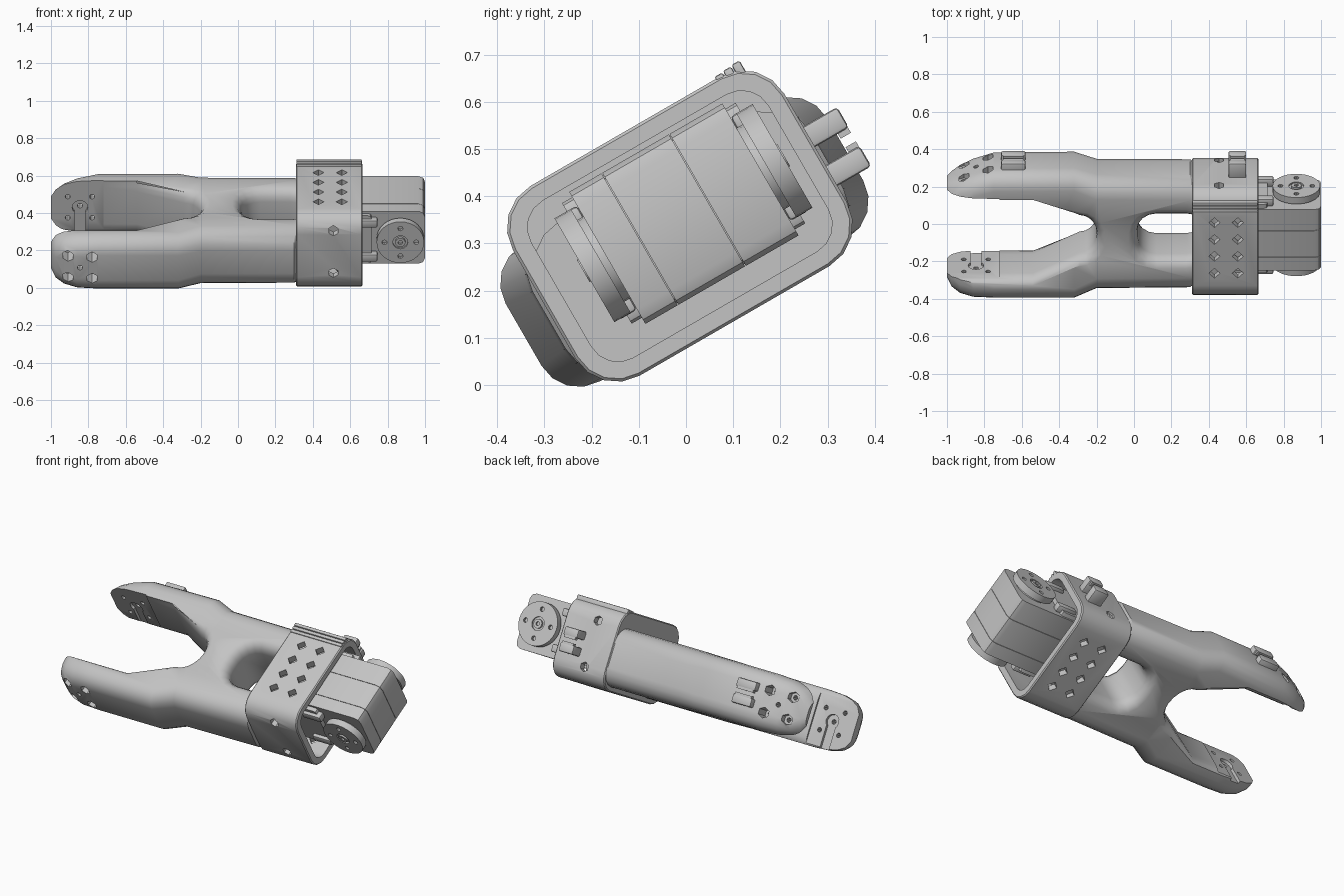
import bpy, bmesh
from math import pi, sin, cos, radians
from mathutils import Matrix, Vector

if "Cube" in bpy.data.objects:
    bpy.data.objects.remove(bpy.data.objects["Cube"], do_unlink=True)

# Parts are built upright (x length, y width, z thickness), then rolled about x
ROLL = Matrix.Rotation(radians(30), 4, 'X')
CY, CZ = 0.157, 0.264          # axis of the fork body
MZ = 0.318                     # height of the motor shaft

grey = bpy.data.materials.new("light_grey")
grey.use_nodes = True
grey.diffuse_color = (0.55, 0.55, 0.55, 1)
grey.node_tree.nodes["Principled BSDF"].inputs["Base Color"].default_value = (0.55, 0.55, 0.55, 1)


def make(name, bm):
    bmesh.ops.recalc_face_normals(bm, faces=bm.faces)
    me = bpy.data.meshes.new(name)
    bm.to_mesh(me)
    bm.free()
    me.materials.append(grey)
    ob = bpy.data.objects.new(name, me)
    bpy.context.collection.objects.link(ob)
    return ob


def loft(name, rings):
    bm = bmesh.new()
    loops = [[bm.verts.new(p) for p in ring] for ring in rings]
    for a, b in zip(loops, loops[1:]):
        for i in range(len(a)):
            j = (i + 1) % len(a)
            bm.faces.new((a[i], a[j], b[j], b[i]))
    bm.faces.new(loops[0])
    bm.faces.new(loops[-1])
    return make(name, bm)


def rounded(hw, hh, r, n=4):
    pts = []
    for k, (sx, sy) in enumerate([(1, 1), (-1, 1), (-1, -1), (1, -1)]):
        for i in range(n + 1):
            a = (k + i / n) * pi / 2
            pts.append((sx * (hw - r) + r * cos(a), sy * (hh - r) + r * sin(a)))
    return pts


def section(x, lo, hi, hz, r, cz=CZ):
    # Rounded rectangle reaching lo and hi either side of the axis
    mid = CY + (hi - lo) / 2
    return [(x, mid + a, cz + b) for a, b in rounded((lo + hi) / 2, hz, r)]


def box(name, lo, hi, bevel=0.0, axis=None):
    bm = bmesh.new()
    bmesh.ops.create_cube(bm, size=1)
    for v in bm.verts:
        v.co = Vector([l + (c + 0.5) * (h - l) for c, l, h in zip(v.co, lo, hi)])
    if bevel:
        edges = [e for e in bm.edges if axis is None or
                 abs((e.verts[0].co - e.verts[1].co).normalized()[axis]) > 0.9]
        bmesh.ops.bevel(bm, geom=edges, offset=bevel, segments=2, profile=0.5, affect='EDGES')
    return make(name, bm)


def cyl(name, x, y0, y1, z, r, n=24):
    # Cylinder along the width
    bm = bmesh.new()
    m = Matrix.Translation((x, (y0 + y1) / 2, z)) @ Matrix.Rotation(pi / 2, 4, 'X')
    bmesh.ops.create_cone(bm, cap_ends=True, segments=n, radius1=r, radius2=r,
                          depth=abs(y1 - y0), matrix=m)
    return make(name, bm)


def cut(ob, cutters):
    bpy.context.view_layer.objects.active = ob
    for c in cutters:
        c.hide_render = True
        mod = ob.modifiers.new("cut", 'BOOLEAN')
        mod.operation, mod.solver, mod.object = 'DIFFERENCE', 'EXACT', c
        bpy.ops.object.modifier_apply(modifier=mod.name)
        bpy.data.objects.remove(c, do_unlink=True)


# Fork body: rounded cross-sections along its length, blunter on the lower arm
profile = [(-1.0, .31, .272, .08, .06), (-.975, .355, .288, .12, .08), (-.93, .385, .315, .145, .09),
           (-.86, .4, .345, .16, .09), (-.75, .402, .38, .166, .09), (-.32, .402, .385, .166, .09),
           (-.2, .345, .343, .17, .1), (.3, .34, .34, .17, .1), (.32, .32, .325, .17, .1),
           (.45, .32, .325, .17, .1)]
body = loft("fork_body", [section(*p) for p in profile])

# Softened rims for the openings: (height from centre, outward offset)
RIMS = [(-.23, .1), (-.17, .05), (-.155, .023), (-.13, .006), (-.1, 0),
        (.1, 0), (.13, .006), (.155, .023), (.17, .05), (.23, .1)]


def notch(z, o):
    # The arms' facing rims are rounded more on one side than the other
    high = .24 + (0 if z > 0 else o * .8)
    low = .25 + o * (.9 if z > 0 else .4)
    arc = [(-.29 + (.09 + o) * sin(a), (.12 + o) * cos(a)) for a in [i * pi / 10 for i in range(11)]]
    return [(-1.2, high), (-.54, high)] + arc + [(-.54, -low), (-1.2, -low)]


fork_gap = loft("fork_gap", [[(x, CY + y, CZ + z) for x, y in notch(z, o)] for z, o in RIMS])
window = loft("window", [[(.2 + x, CY + y, CZ + z) for x, y in rounded(.18 + o, .13 + o, .1 + o)]
                         for z, o in RIMS])
cutters = [fork_gap, window]

# Inner mounting recess, keyhole slot and screw holes at the fork tips
cutters.append(box("tip_recess", (-1.1, CY - .26, 0), (-.72, CY + .246, .6)))
cutters.append(box("keyhole_slot", (-.875, CY - .277, 0), (-.815, CY + .262, CZ)))
cutters.append(cyl("keyhole_end", -.845, CY - .277, CY + .262, CZ, .042, 12))
for dx, dz in [(-.065, -.065), (-.065, .065), (.065, -.065), (.065, .065), (0, 0)]:
    x, z = -.845 + dx, CZ + dz
    cutters.append(cyl("screw_hole", x, CY - .5, CY + .5, z, .014, 8))
    if dx:
        for s in (-1, 1):
            cutters.append(cyl("screw_head", x, CY + s * .3, CY + s * .5, z, .031, 6))
cut(body, cutters)

# Motor housing sleeve with its grid of diamond holes
SZ = .298
sleeve = loft("motor_sleeve", [section(x, .332 - d, .332 - d, .232 - d, .1 - d, SZ)
                               for x, d in [(.31, .006), (.316, 0), (.659, 0), (.665, .006)]])
cutters = [loft("sleeve_bore", [section(x, .29, .29, .192, .065, SZ) for x in (.34, .8)])]
for x in (.43, .555):
    for i in range(4):
        y = .002 + i * .104
        d = .03
        cutters.append(loft("diamond_hole", [[(x + d, y, z), (x, y + d, z), (x - d, y, z), (x, y - d, z)]
                                             for z in (-.1, .8)]))
for z in (.45, .193):
    cutters.append(cyl("low_side_hole", .51, -.4, .1, z, .028, 6))
for z in (.43, .16):
    cutters.append(cyl("high_side_hole", .455, .3, .8, z, .028, 6))
cut(sleeve, cutters)
parts = [body, sleeve]

# Grip ridges at the sleeve lid
for i in range(3):
    y = .378 + i * .022
    parts.append(box("lid_ridge", (.312, y, .5), (.662, y + .02, .535 + .002 * i), .005))

# Cable clips: paired prongs on the outer side
for x0, x1 in [(-.71, -.58), (.505, .6)]:
    for z0, z1, lip in [(.205, .255, 1), (.3, .35, -1)]:
        parts.append(box("clip_prong", (x0, .47, z0), (x1, .572, z1), .008))
        zl = z1 - .004 if lip > 0 else z0 - .012
        parts.append(box("clip_lip", (x0 + .01, .545, zl), (x1 - .01, .57, zl + .016)))

# Motor case in three slabs with fine seams
for name, y0, y1 in [("motor_front_case", -.01, .069), ("motor_middle_case", .071, .234),
                     ("motor_rear_case", .236, .365)]:
    parts.append(box(name, (.46, y0, .155), (1.0, y1, .478), .035, 1))
parts.append(box("motor_core", (.47, 0, .16), (.995, .355, .473), .035, 1))

# Horn discs with bolt holes, hubs and bracket plates on both motor sides
for s, y0 in [(-1, -.01), (1, .365)]:
    disc = cyl("horn_disc", .868, y0 + s * .015, y0 + s * .055, MZ, .127, 32)
    holes = [cyl("bolt_hole", .868 + .085 * cos(a), y0 + s * .035, y0 + s * .1,
                 MZ + .085 * sin(a), .014, 10) for a in [i * pi / 2 for i in range(4)]]
    holes.append(cyl("hub_ring", .868, y0 + s * .045, y0 + s * .1, MZ, .04, 20))
    cut(disc, holes)
    parts.append(disc)
    parts.append(cyl("horn_shaft", .868, y0 - s * .01, y0 + s * .02, MZ, .1))
    hub = cyl("horn_hub", .868, y0 + s * .03, y0 + s * .058, MZ, .027, 20)
    cut(hub, [cyl("hub_bore", .868, y0 + s * .04, y0 + s * .1, MZ, .012, 10)])
    parts.append(hub)
    ya, yb = sorted((y0 - s * .005, y0 + s * .025))
    parts.append(box("motor_bracket", (.46, ya, .17), (.715, yb, .465), .02, 1))
    for z in (.19, .4):
        ya, yb = sorted((y0, y0 + s * .045))
        parts.append(box("bracket_ear", (.62, ya, z), (.745, yb, z + .045), .008))

# Roll into place and shade
for ob in parts:
    ob.data.transform(ROLL)
    bpy.ops.object.select_all(action='DESELECT')
    ob.select_set(True)
    bpy.context.view_layer.objects.active = ob
    bpy.ops.object.shade_smooth_by_angle(angle=radians(32))
